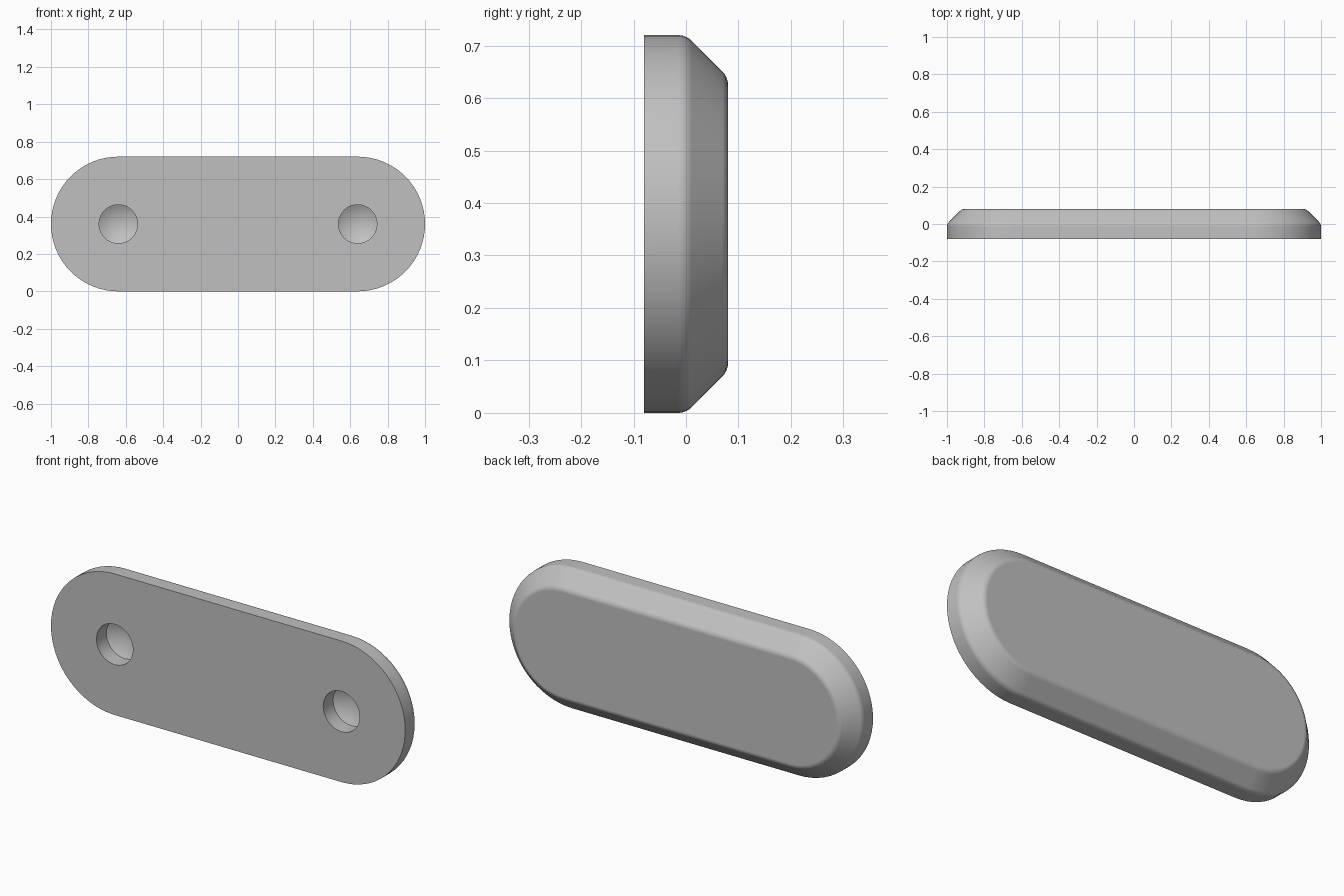
import bpy
import bmesh
from math import sin, cos, pi, radians

if "Cube" in bpy.data.objects:
    bpy.data.objects.remove(bpy.data.objects["Cube"])

RADIUS = 0.36      # end radius, also half the height
CENTRE_X = 0.64    # end arc and hole centres
HALF = 0.08        # half the thickness, also the chamfer size
FILLET = 0.036
ARC_STEPS = 32

grey = bpy.data.materials.new("plain_grey")
grey.use_nodes = True
colour = (0.53, 0.53, 0.53, 1)
grey.diffuse_color = colour
grey.node_tree.nodes["Principled BSDF"].inputs["Base Color"].default_value = colour


def loft(name, rings, tip=None):
    """Join closed rings of points into a capped solid, ending in a tip if given."""
    bm = bmesh.new()
    loops = [[bm.verts.new(p) for p in ring] for ring in rings]
    count = len(loops[0])
    for a, b in zip(loops, loops[1:]):
        for i in range(count):
            j = (i + 1) % count
            bm.faces.new((a[i], a[j], b[j], b[i]))
    bm.faces.new(loops[0])
    if tip:
        apex = bm.verts.new(tip)
        for i in range(count):
            bm.faces.new((loops[-1][i], loops[-1][(i + 1) % count], apex))
    else:
        bm.faces.new(loops[-1])
    bmesh.ops.recalc_face_normals(bm, faces=bm.faces)
    mesh = bpy.data.meshes.new(name)
    bm.to_mesh(mesh)
    bm.free()
    mesh.materials.append(grey)
    obj = bpy.data.objects.new(name, mesh)
    bpy.context.collection.objects.link(obj)
    return obj


def stadium(y, inset):
    """Rounded-end outline at depth y, shrunk by inset."""
    r = RADIUS - inset
    points = []
    for side, start in ((1, -pi / 2), (-1, pi / 2)):
        for i in range(ARC_STEPS + 1):
            a = start + pi * i / ARC_STEPS
            points.append((side * CENTRE_X + r * cos(a), y, RADIUS + r * sin(a)))
    return points


def circle(x, y, r, steps=64):
    return [(x + r * cos(2 * pi * i / steps), y, RADIUS + r * sin(2 * pi * i / steps))
            for i in range(steps)]


# Plate: straight rim, then a chamfer with a rounded edge on each side
lower = []
for i in range(6):
    a = radians(9 * i)
    lower.append((-0.015 + FILLET * sin(a), FILLET * (1 - cos(a))))
upper = [(HALF - inset, HALF - y) for y, inset in reversed(lower)]
profile = [(-HALF, 0)] + lower + upper
plate = loft("plate", [stadium(y, inset) for y, inset in profile])

# Two blind drilled holes with conical bottoms
for side in (-1, 1):
    x = side * CENTRE_X
    cutter = loft("hole_cutter",
                  [circle(x, -HALF - 0.05, 0.103), circle(x, 0, 0.103)],
                  tip=(x, 0.06, RADIUS))
    cutter.hide_render = True
    cut = plate.modifiers.new("hole", 'BOOLEAN')
    cut.object = cutter
    cut.operation = 'DIFFERENCE'
    cut.solver = 'EXACT'
    bpy.context.view_layer.objects.active = plate
    bpy.ops.object.modifier_apply(modifier=cut.name)
    bpy.data.objects.remove(cutter)

# Smooth shading with crisp rims and flat broad faces
bpy.ops.object.select_all(action='DESELECT')
plate.select_set(True)
bpy.context.view_layer.objects.active = plate
bpy.ops.object.shade_smooth_by_angle(angle=radians(30))
weighted = plate.modifiers.new("weighted_normals", 'WEIGHTED_NORMAL')
weighted.keep_sharp = True
